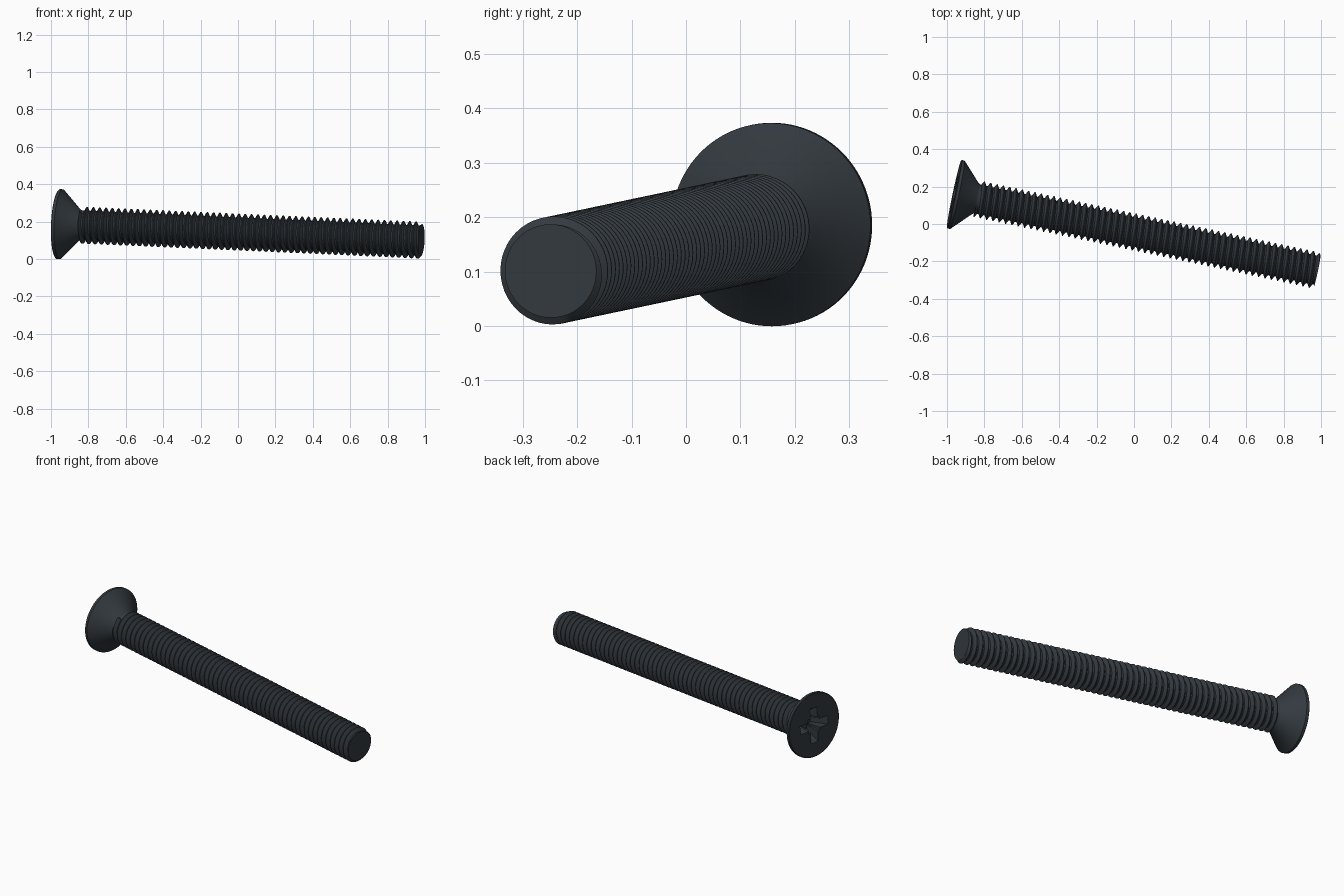
import bpy
import bmesh
from math import pi, cos, sin
from mathutils import Vector

cube = bpy.data.objects.get("Cube")
if cube:
    bpy.data.objects.remove(cube)

# Axis of the screw, from the centre of the head face to the tip
HEAD = Vector((-0.962, 0.16, 0.187))
TIP = Vector((0.98, -0.249, 0.101))
LENGTH = (TIP - HEAD).length
TURN = (TIP - HEAD).to_track_quat('Z', 'Y')

SEGMENTS = 48
PITCH = 0.0346
ROOT, CREST, END = 0.078, 0.099, 0.086
THREAD_START = 0.125

steel = bpy.data.materials.new("dark slate steel")
COLOUR = (0.033, 0.042, 0.05, 1)
steel.diffuse_color = COLOUR
steel.use_nodes = True
steel.node_tree.nodes["Principled BSDF"].inputs["Base Color"].default_value = COLOUR


def make_object(name, bm):
    """Turn a bmesh built along local z into an object lying on the screw axis."""
    bmesh.ops.remove_doubles(bm, verts=bm.verts, dist=0.00005)
    bmesh.ops.recalc_face_normals(bm, faces=bm.faces)
    mesh = bpy.data.meshes.new(name)
    bm.to_mesh(mesh)
    bm.free()
    mesh.materials.append(steel)
    obj = bpy.data.objects.new(name, mesh)
    bpy.context.collection.objects.link(obj)
    obj.location = HEAD
    obj.rotation_mode = 'QUATERNION'
    obj.rotation_quaternion = TURN
    return obj


def smooth(obj):
    bpy.ops.object.select_all(action='DESELECT')
    obj.select_set(True)
    bpy.context.view_layer.objects.active = obj
    bpy.ops.object.shade_smooth_by_angle(angle=pi / 6)


# Countersunk head: profile of (height, radius) spun round the axis
bm = bmesh.new()
profile = [(0, 0.183), (0.003, 0.187), (0.018, 0.187), (0.117, 0.084),
           (0.125, 0.08), (0.15, 0.075)]
rings = [[bm.verts.new((r * cos(2 * pi * s / 96), r * sin(2 * pi * s / 96), z))
          for s in range(96)] for z, r in profile]
for low, high in zip(rings, rings[1:]):
    for s in range(96):
        n = (s + 1) % 96
        bm.faces.new((low[s], low[n], high[n], high[s]))
bm.faces.new(rings[0])
bm.faces.new(rings[-1])
head = make_object("countersunk_head", bm)

# Cross recess: tapered bars and a core cut into the head face
def recess_cutter(name, top, bottom, depth):
    bm = bmesh.new()
    bmesh.ops.create_cube(bm, size=2)
    for v in bm.verts:
        x, y = bottom if v.co.z > 0 else top
        v.co = (v.co.x * x, v.co.y * y, depth if v.co.z > 0 else -0.02)
    cutter = make_object(name, bm)
    cutter.hide_render = True
    cutter.hide_set(True)
    cut = head.modifiers.new(name, 'BOOLEAN')
    cut.operation = 'DIFFERENCE'
    cut.solver = 'EXACT'
    cut.object = cutter
    return cutter


cutters = [
    recess_cutter("upright_slot_cutter", (0.027, 0.115), (0.02, 0.05), 0.085),
    recess_cutter("level_slot_cutter", (0.115, 0.027), (0.05, 0.02), 0.085),
    recess_cutter("core_cutter", (0.046, 0.046), (0.028, 0.028), 0.08),
]
bpy.context.view_layer.update()
evaluated = head.evaluated_get(bpy.context.evaluated_depsgraph_get())
cut_mesh = bpy.data.meshes.new_from_object(evaluated)
head.modifiers.clear()
head.data = cut_mesh
for cutter in cutters:
    bpy.data.objects.remove(cutter)
smooth(head)

# Threaded shank: helical strip of root and crest rows, trimmed flat at both ends
bm = bmesh.new()
tooth = [(0, ROOT), (0.22, ROOT), (0.56, CREST), (0.66, CREST)]
turns = int((LENGTH - THREAD_START) / PITCH) + 5
rows = []
for turn in range(-2, turns):
    for offset, radius in tooth:
        row = []
        for s in range(SEGMENTS):
            z = THREAD_START + PITCH * (turn + offset + s / SEGMENTS)
            r = min(radius, END + (LENGTH - z))
            if z <= THREAD_START:
                z, r = THREAD_START, ROOT
            elif z >= LENGTH:
                z, r = LENGTH, END
            a = 2 * pi * s / SEGMENTS
            row.append(bm.verts.new((r * cos(a), r * sin(a), z)))
        rows.append(row)
step = len(tooth)
for i in range(len(rows) - step - 1):
    for s in range(SEGMENTS):
        wrap = s == SEGMENTS - 1
        n, j = (0, i + step) if wrap else (s + 1, i)
        bm.faces.new((rows[i][s], rows[j][n], rows[j + 1][n], rows[i + 1][s]))
bmesh.ops.remove_doubles(bm, verts=bm.verts, dist=0.00005)
bmesh.ops.delete(bm, geom=[v for v in bm.verts if not v.link_faces], context='VERTS')
bmesh.ops.holes_fill(bm, edges=[e for e in bm.edges if e.is_boundary], sides=0)
smooth(make_object("threaded_shank", bm))
